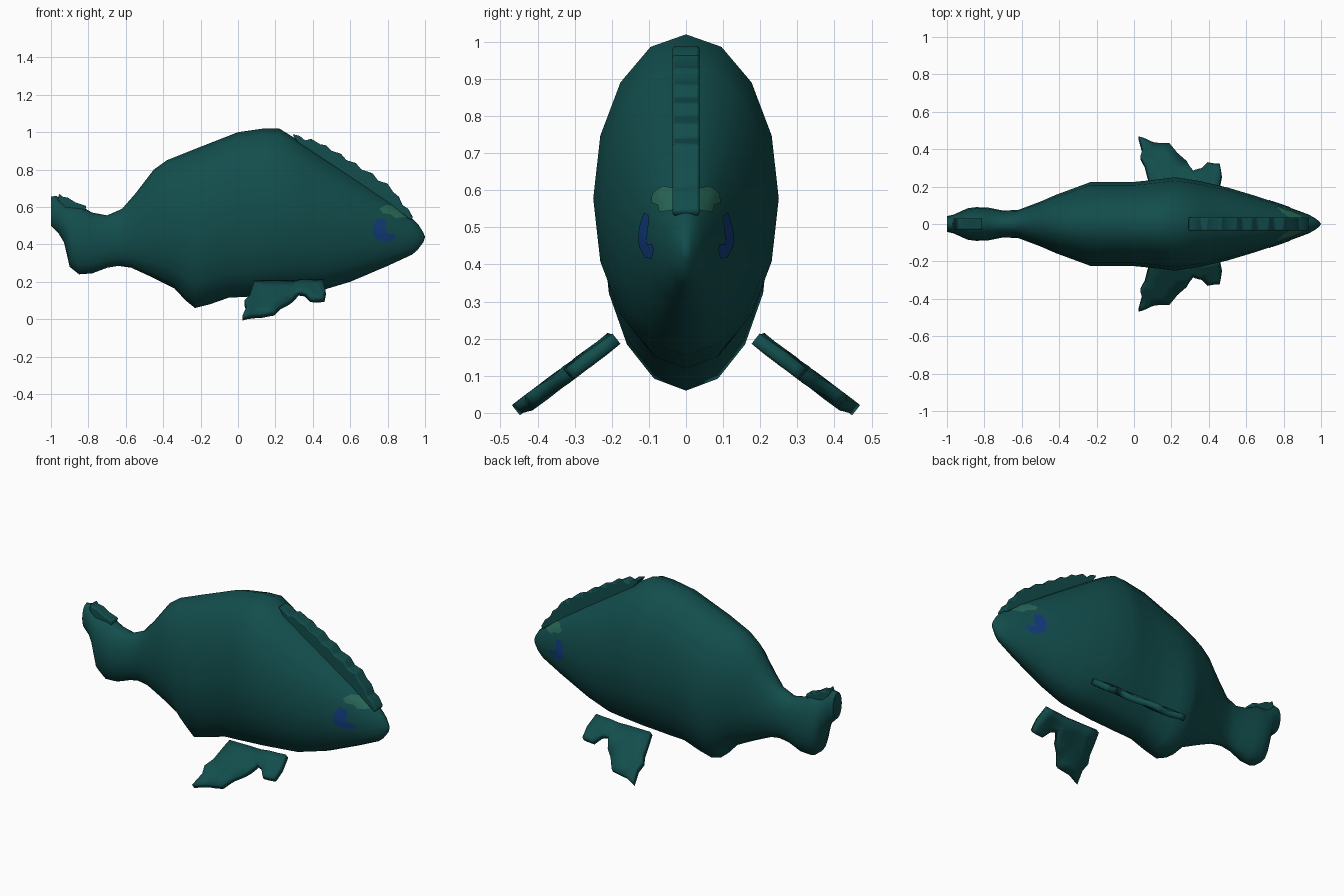
import bpy, bmesh, math
from mathutils import Vector
from mathutils.bvhtree import BVHTree

cube = bpy.data.objects.get("Cube")
if cube:
    bpy.data.objects.remove(cube, do_unlink=True)


def material(name, rgb):
    m = bpy.data.materials.new(name)
    m.use_nodes = True
    m.diffuse_color = (*rgb, 1)
    m.node_tree.nodes["Principled BSDF"].inputs["Base Color"].default_value = (*rgb, 1)
    return m


TEAL = material("deep_teal", (0.006, 0.075, 0.073))
GREEN = material("moss_green", (0.022, 0.14, 0.095))
BLUE = material("dark_blue", (0.006, 0.045, 0.2))


def finish(name, bm, mat, angle=40):
    bmesh.ops.recalc_face_normals(bm, faces=bm.faces)
    mesh = bpy.data.meshes.new(name)
    bm.to_mesh(mesh)
    bm.free()
    mesh.materials.append(mat)
    ob = bpy.data.objects.new(name, mesh)
    bpy.context.collection.objects.link(ob)
    bpy.ops.object.select_all(action="DESELECT")
    ob.select_set(True)
    bpy.context.view_layer.objects.active = ob
    bpy.ops.object.shade_smooth_by_angle(angle=math.radians(angle))
    return ob


def sample(points, x):
    """Height of a polyline at x."""
    for (x0, z0), (x1, z1) in zip(points, points[1:]):
        if x <= x1:
            return z0 + (z1 - z0) * (x - x0) / (x1 - x0)
    return points[-1][1]


# Body: elliptical rings lofted between back, belly and width outlines
BACK = [(-.78, .57), (-.7, .555), (-.62, .59), (-.55, .67), (-.45, .8), (-.38, .85),
        (-.23, .91), (0, 1), (.14, 1.02), (.22, 1.02), (.35, .94), (.6, .775), (.8, .64), (.93, .54)]
BELLY = [(-.78, .245), (-.7, .275), (-.64, .285), (-.57, .275), (-.45, .22), (-.34, .165),
         (-.28, .1), (-.23, .06), (-.15, .08), (-.05, .115), (.05, .12), (.22, .135),
         (.45, .155), (.6, .2), (.8, .285), (.93, .345)]
WIDTH = [(-.78, .088), (-.7, .072), (-.62, .075), (-.5, .12), (-.42, .155), (-.23, .225),
         (0, .225), (.1, .235), (.22, .25), (.35, .23), (.5, .195), (.65, .15), (.8, .1), (.93, .052)]
SIDES = 16

# Each ring: top point, bottom point, half width; the tail rings lean forward
rings = [((-1, .655), (-1, .5), .042), ((-.97, .66), (-.96, .46), .05),
         ((-.92, .61), (-.93, .41), .068), ((-.88, .605), (-.9, .28), .084),
         ((-.84, .605), (-.85, .24), .09)]
stations = sorted({x for x, _ in BACK + BELLY + WIDTH})
rings += [((x, sample(BACK, x)), (x, sample(BELLY, x)), sample(WIDTH, x)) for x in stations]
rings += [((.965, .505), (.96, .37), .035), ((.99, .465), (.99, .41), .015)]

bm = bmesh.new()
loops = []
for top, bottom, w in rings:
    loop = []
    for i in range(SIDES):
        a = math.tau * i / SIDES
        t = (1 + math.cos(a)) / 2
        x = bottom[0] + (top[0] - bottom[0]) * t
        z = bottom[1] + (top[1] - bottom[1]) * t
        loop.append(bm.verts.new((x, w * math.sin(a), z)))
    loops.append(loop)
for a, b in zip(loops, loops[1:]):
    for i in range(SIDES):
        j = (i + 1) % SIDES
        bm.faces.new((a[i], a[j], b[j], b[i]))
bm.faces.new(loops[0])
tip = bm.verts.new((1, 0, .44))
for i in range(SIDES):
    bm.faces.new((loops[-1][i], loops[-1][(i + 1) % SIDES], tip))
bmesh.ops.recalc_face_normals(bm, faces=bm.faces)
surface = BVHTree.FromBMesh(bm)
finish("body", bm, TEAL, 50)


def slab(name, outline, half):
    """Side outline extruded across the middle plane."""
    bm = bmesh.new()
    face = bm.faces.new([bm.verts.new((x, -half, z)) for x, z in outline])
    new = bmesh.ops.extrude_face_region(bm, geom=[face])["geom"]
    bmesh.ops.translate(bm, vec=(0, 2 * half, 0),
                        verts=[v for v in new if isinstance(v, bmesh.types.BMVert)])
    ob = finish(name, bm, TEAL, 30)
    bevel = ob.modifiers.new("soft_edges", "BEVEL")
    bevel.width = .006
    bevel.segments = 2
    return ob


# Ragged fin running from the back down to the snout
CREST = [(.29, .99), (.33, .98), (.36, .955), (.39, .965), (.44, .935), (.47, .93), (.5, .9),
         (.55, .885), (.58, .85), (.63, .835), (.66, .8), (.72, .78), (.75, .74), (.8, .725),
         (.83, .68), (.86, .655), (.88, .61), (.91, .59), (.935, .545)]
slab("dorsal_fin", CREST + [(.925, .53), (.78, .63), (.58, .765), (.33, .93)], .036)

# Torn spike on the tail
slab("tail_spike", [(-.965, .64), (-.955, .672), (-.94, .655), (-.91, .65), (-.87, .625),
                    (-.81, .605), (-.82, .57), (-.91, .54)], .03)

# Side fins: ragged sheets sloping outward and down
FIN = [(.025, .455), (.1, .43), (.19, .42), (.23, .37), (.28, .33), (.32, .275), (.36, .285),
       (.39, .32), (.46, .315), (.468, .26), (.455, .19), (.3, .2), (.09, .2), (.075, .25),
       (.06, .31), (.035, .35), (.045, .39)]
for side, label in ((1, "left"), (-1, "right")):
    bm = bmesh.new()
    bm.faces.new([bm.verts.new((x, side * y, .195 - .75 * (y - .2))) for x, y in FIN])
    bmesh.ops.triangulate(bm, faces=bm.faces)
    bmesh.ops.subdivide_edges(bm, edges=bm.edges, cuts=2, use_grid_fill=True)
    for v in bm.verts:
        ripple = math.sin(v.co.x * 40) * .004
        v.co += Vector((0, side * ripple, ripple))
    fin = finish(label + "_side_fin", bm, TEAL)
    solid = fin.modifiers.new("thickness", "SOLIDIFY")
    solid.thickness = .035
    solid.offset = 0

# Painted patches laid on the head
BROW = [(.755, .59), (.79, .61), (.83, .605), (.87, .595), (.895, .565), (.9, .545),
        (.84, .54), (.815, .56), (.775, .565)]
EYE = [(.745, .54), (.72, .5), (.72, .45), (.755, .42), (.81, .415), (.84, .44),
       (.83, .455), (.79, .455), (.77, .48), (.775, .51), (.79, .53)]
for part, outline, mat in (("brow_patch", BROW, GREEN), ("eye_patch", EYE, BLUE)):
    for side, label in ((1, "left"), (-1, "right")):
        bm = bmesh.new()
        bm.faces.new([bm.verts.new((x, 0, z)) for x, z in outline])
        bmesh.ops.triangulate(bm, faces=bm.faces)
        bmesh.ops.subdivide_edges(bm, edges=bm.edges, cuts=4, use_grid_fill=True)
        for v in bm.verts:
            hit, normal, _, _ = surface.ray_cast(Vector((v.co.x, side, v.co.z)), Vector((0, -side, 0)))
            if hit:
                v.co = hit + normal * .003
        ob = finish(label + "_" + part, bm, mat)
        # keep the painted sheet facing outward
        if ob.data.polygons[0].normal.y * side < 0:
            ob.data.flip_normals()
